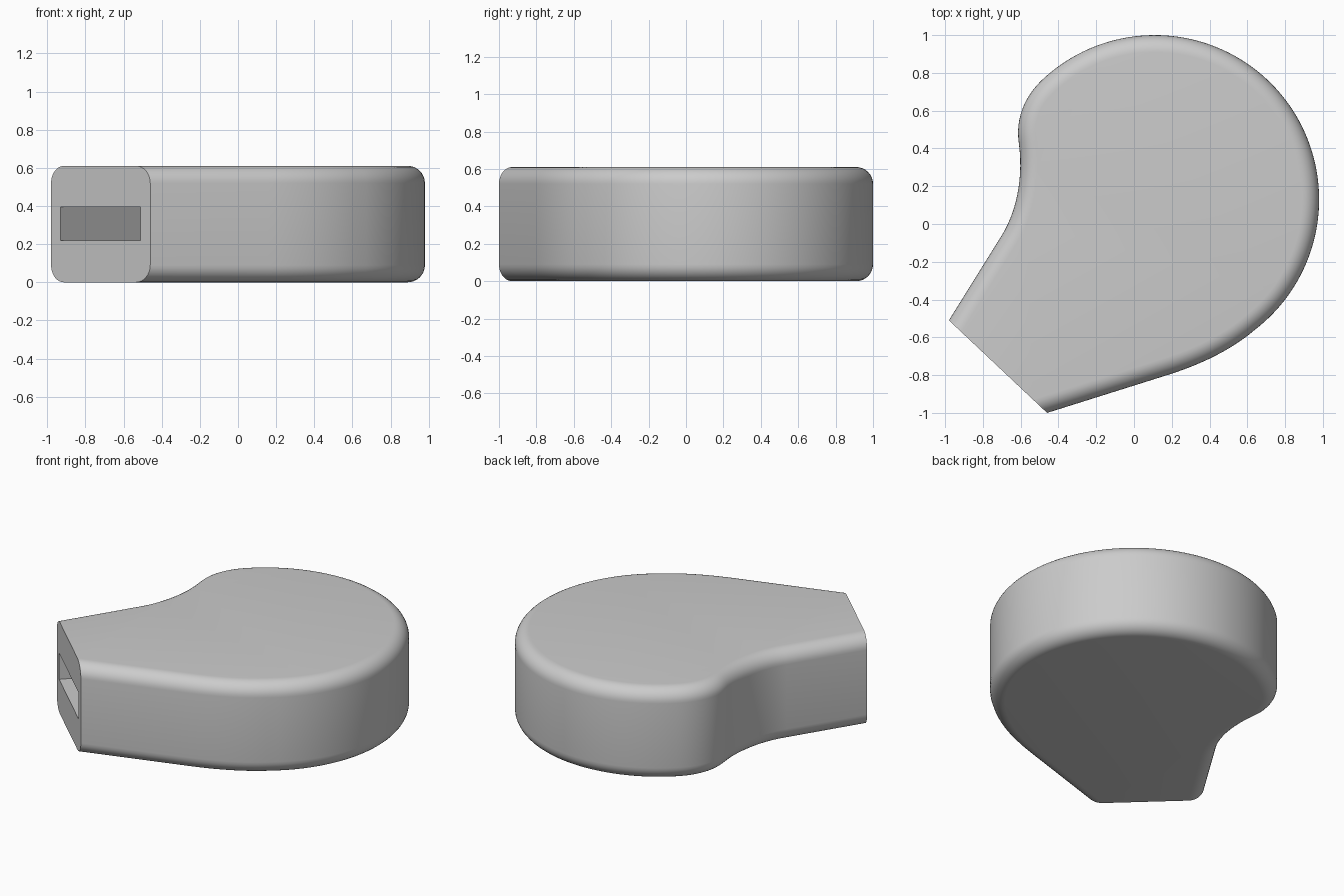
import bpy, bmesh, math
from mathutils import Vector
from mathutils.geometry import interpolate_bezier

cube = bpy.data.objects.get("Cube")
if cube:
    bpy.data.objects.remove(cube, do_unlink=True)

HEIGHT, ROUND = 0.61, 0.09
CENTRE, RADIUS = Vector((0.11, 0.13)), 0.87
END_LEFT, END_RIGHT = Vector((-0.98, -0.51)), Vector((-0.46, -1.0))

# One plain grey for the whole body
grey = bpy.data.materials.new("plain_grey")
grey.use_nodes = True
colour = (0.6, 0.6, 0.6, 1)
grey.diffuse_color = colour
grey.node_tree.nodes["Principled BSDF"].inputs["Base Color"].default_value = colour


def on_circle(degrees):
    a = math.radians(degrees)
    return CENTRE + RADIUS * Vector((math.cos(a), math.sin(a)))


def blend(p0, h0, h1, p1, steps=14):
    return [Vector(p[:2]) for p in interpolate_bezier(
        *(Vector(p).to_3d() for p in (p0, h0, h1, p1)), steps)]


def add_object(name, bm):
    bmesh.ops.recalc_face_normals(bm, faces=bm.faces[:])
    mesh = bpy.data.meshes.new(name)
    bm.to_mesh(mesh)
    bm.free()
    mesh.materials.append(grey)
    obj = bpy.data.objects.new(name, mesh)
    bpy.context.collection.objects.link(obj)
    return obj


def prism(outline, z0, z1):
    bm = bmesh.new()
    face = bm.faces.new([bm.verts.new((p.x, p.y, z0)) for p in outline])
    grown = bmesh.ops.extrude_face_region(bm, geom=[face])["geom"]
    bmesh.ops.translate(bm, vec=(0, 0, z1 - z0),
                        verts=[v for v in grown if isinstance(v, bmesh.types.BMVert)])
    return bm


# Body outline: round head, straight flank, cut end, hollowed flank
head = [on_circle(-52 + 184 * i / 80) for i in range(81)]
shoulder = blend(head[-1], (-0.57, 0.69), (-0.63, 0.57), (-0.61, 0.43))
hollow = blend((-0.61, 0.43), (-0.585, 0.25), (-0.62, 0.07), (-0.70, -0.06))
flank = blend((0.16, -0.805), (0.33, -0.752), (0.5, -0.68), head[0])
outline = head + shoulder[1:] + hollow[1:] + [END_LEFT, END_RIGHT] + flank[:-1]
bm = prism(outline, 0, HEIGHT)

# Round the top and bottom rims, leaving the cut end flat
end_dir = (END_RIGHT - END_LEFT).normalized()
inward = Vector((-end_dir.y, end_dir.x))


def at_end(v):
    return abs((v.co.xy - END_LEFT).dot(inward)) < 0.001


rim = [e for e in bm.edges
       if abs(e.verts[0].co.z - e.verts[1].co.z) < 0.001
       and not all(at_end(v) for v in e.verts)]
bmesh.ops.bevel(bm, geom=rim, offset=ROUND, segments=8, profile=0.5,
                affect='EDGES', clamp_overlap=False)
body = add_object("body", bm)

# Rectangular slot sunk into the cut end
a = END_LEFT.lerp(END_RIGHT, 0.095)
b = END_LEFT.lerp(END_RIGHT, 0.90)
slot = [a - inward * 0.1, b - inward * 0.1, b + inward * 0.7, a + inward * 0.7]
cutter = add_object("slot_cutter", prism(slot, 0.22, 0.395))
cutter.hide_render = True
cutter.display_type = 'WIRE'

bpy.context.view_layer.objects.active = body
body.select_set(True)
cut = body.modifiers.new("slot", 'BOOLEAN')
cut.object = cutter
cut.solver = 'EXACT'
bpy.ops.object.modifier_apply(modifier=cut.name)
bpy.data.objects.remove(cutter, do_unlink=True)
bpy.ops.object.shade_smooth_by_angle(angle=math.radians(35))
